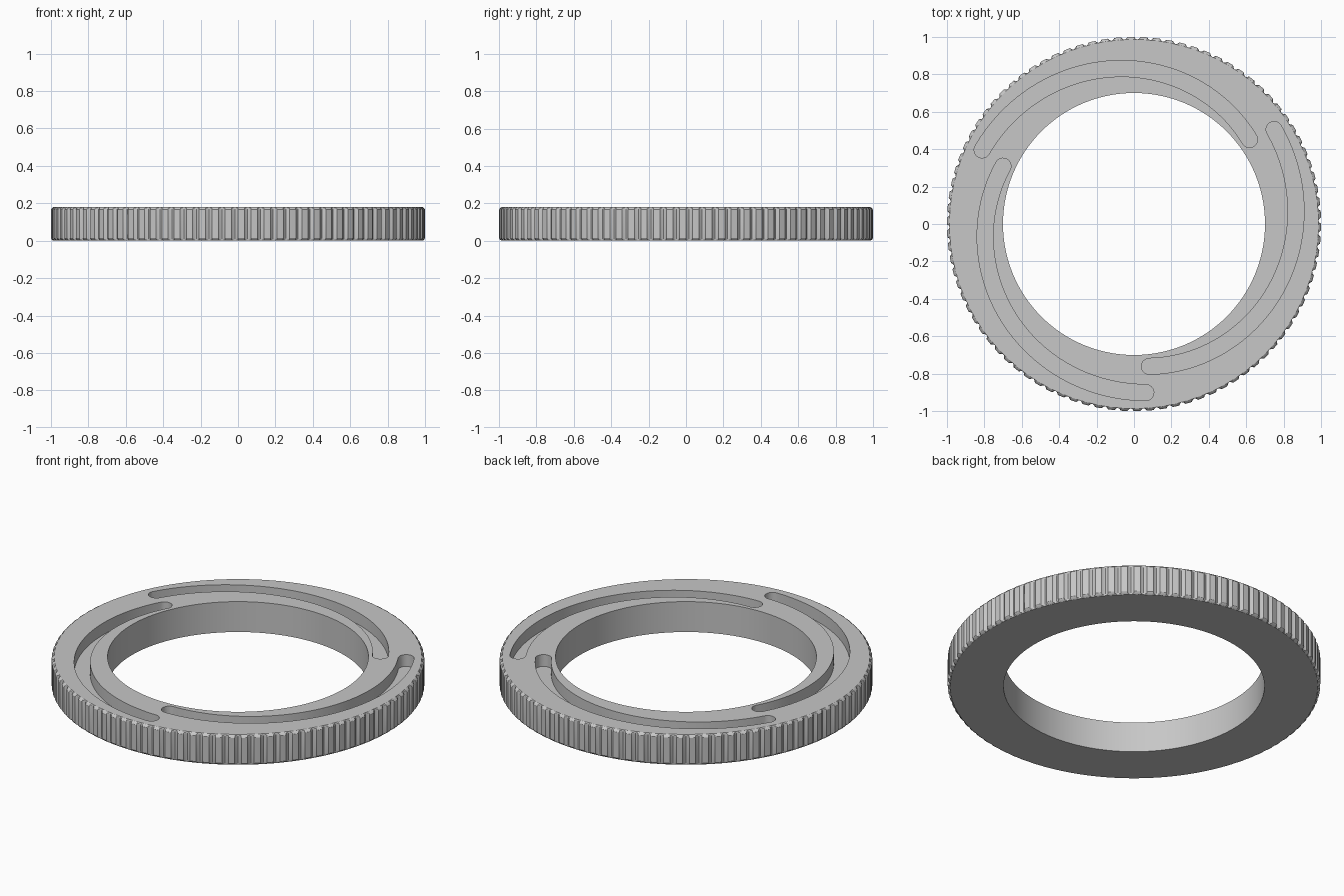
import bpy, bmesh
from math import sin, cos, pi, radians

old = bpy.data.objects.get("Cube")
if old:
    bpy.data.objects.remove(old, do_unlink=True)

HEIGHT, INNER = 0.18, 0.70
TEETH, STEPS = 90, 8          # grip flutes and points per flute
FLUTE = 0.014                 # flute depth
SLOT_DEPTH, SLOT_HALF = 0.07, 0.043

grey = bpy.data.materials.new("plain grey")
grey.use_nodes = True
colour = (0.57, 0.57, 0.57, 1)
grey.diffuse_color = colour
grey.node_tree.nodes["Principled BSDF"].inputs["Base Color"].default_value = colour


def make_object(name, bm):
    bmesh.ops.recalc_face_normals(bm, faces=bm.faces)
    mesh = bpy.data.meshes.new(name)
    bm.to_mesh(mesh)
    bm.free()
    mesh.materials.append(grey)
    ob = bpy.data.objects.new(name, mesh)
    bpy.context.collection.objects.link(ob)
    return ob


def grip_radius(i):
    """Outer radius: round flutes alternating with plain lands."""
    t = (i % STEPS) / STEPS
    return 1 - FLUTE * sin(2 * pi * t) if t < 0.5 else 1.0


# Ring body: fluted outside with rounded-off rims, plain bore inside
bm = bmesh.new()
count = TEETH * STEPS
rim = [(0, 1 - FLUTE), (0.005, 0.994), (0.014, 1)]
levels = rim + [(HEIGHT - z, r) for z, r in reversed(rim)]
loops = []
for z, limit in levels:
    loops.append([(min(grip_radius(i), limit), z) for i in range(count)])
loops += [[(INNER, HEIGHT)] * count, [(INNER, 0)] * count]
rings = [[bm.verts.new((r * cos(2 * pi * i / count), r * sin(2 * pi * i / count), z))
          for i, (r, z) in enumerate(loop)] for loop in loops]
for a, b in zip(rings, rings[1:] + rings[:1]):
    for i in range(count):
        j = (i + 1) % count
        bm.faces.new((a[i], a[j], b[j], b[i]))
ring = make_object("grip_ring", bm)


# Spiral slots: three blind grooves with round ends
def slot_outline(turn):
    start, end, r0, r1, n = radians(34 + turn), radians(-83.8 + turn), 0.903, 0.765, 80
    path = []
    for k in range(n + 1):
        a, r = start + (end - start) * k / n, r0 + (r1 - r0) * k / n
        path.append((r * cos(a), r * sin(a), a))
    h = SLOT_HALF
    outer = [(x + h * cos(a), y + h * sin(a)) for x, y, a in path]
    inner = [(x - h * cos(a), y - h * sin(a)) for x, y, a in reversed(path)]

    def cap(point, first):
        x, y, a = point
        return [(x + h * cos(a + first - pi * k / 12), y + h * sin(a + first - pi * k / 12))
                for k in range(1, 12)]
    return outer + cap(path[-1], 0) + inner + cap(path[0], pi)


bm = bmesh.new()
for turn in (0, 120, 240):
    base = bm.faces.new([bm.verts.new((x, y, HEIGHT - SLOT_DEPTH))
                         for x, y in slot_outline(turn)])
    top = bmesh.ops.extrude_face_region(bm, geom=[base])
    verts = [v for v in top["geom"] if isinstance(v, bmesh.types.BMVert)]
    bmesh.ops.translate(bm, verts=verts, vec=(0, 0, SLOT_DEPTH + 0.1))
cutter = make_object("slot_cutter", bm)
cutter.hide_render = True

cut = ring.modifiers.new("slots", 'BOOLEAN')
cut.operation = 'DIFFERENCE'
cut.solver = 'EXACT'
cut.object = cutter
bpy.ops.object.select_all(action='DESELECT')
ring.select_set(True)
bpy.context.view_layer.objects.active = ring
bpy.ops.object.modifier_apply(modifier=cut.name)
bpy.data.objects.remove(cutter, do_unlink=True)
bpy.ops.object.shade_smooth_by_angle(angle=radians(25))
